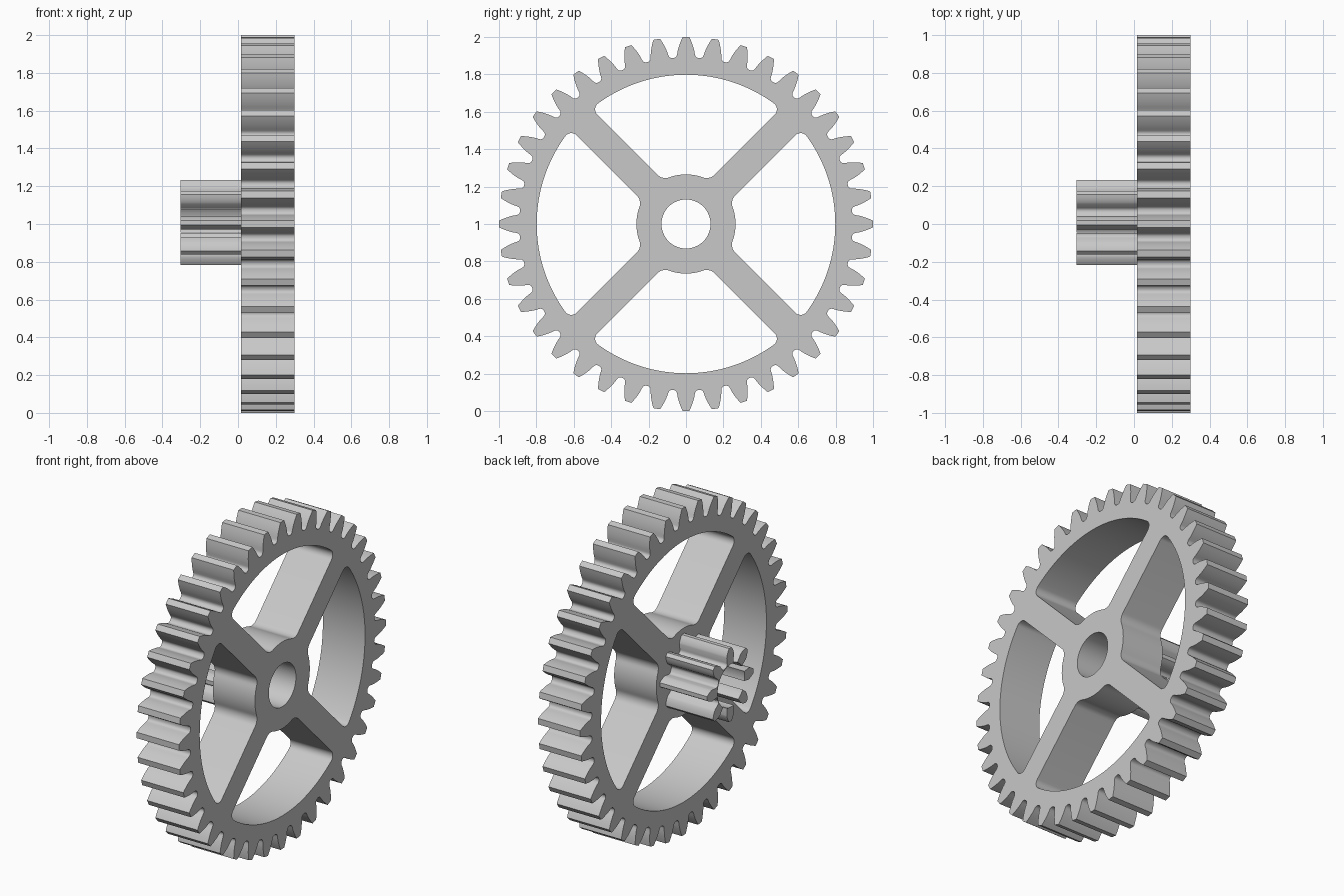
import bpy, bmesh, math
from mathutils import Matrix

if "Cube" in bpy.data.objects:
    bpy.data.objects.remove(bpy.data.objects["Cube"])

mat = bpy.data.materials.new("plain grey")
mat.diffuse_color = (0.58, 0.58, 0.58, 1)
mat.use_nodes = True
mat.node_tree.nodes["Principled BSDF"].inputs["Base Color"].default_value = mat.diffuse_color


def polar(r, a, cx=0.0, cy=0.0):
    return (cx + r * math.cos(a), cy + r * math.sin(a))


def arc(r, a0, a1, n, cx=0.0, cy=0.0):
    return [polar(r, a0 + (a1 - a0) * i / n, cx, cy) for i in range(n + 1)]


def gear_outline(teeth, tip, root, fillet, cx=0.0, cy=0.0):
    """Involute gear outline with rounded roots, one tooth pointing along +u."""
    pitch = tip * teeth / (teeth + 2)
    base = pitch * math.cos(math.radians(20))
    inv = lambda r: math.tan(math.acos(min(1, base / r))) - math.acos(min(1, base / r))
    half = lambda r: math.pi / (2 * teeth) + inv(pitch) - (inv(r) if r > base else 0)
    side = []                                   # (radius, half angle) from root to tip
    for i in range(5):
        t = i / 4 * math.pi / 2
        r = root + fillet * (1 - math.cos(t))
        side.append((r, half(r) + fillet * (1 - math.sin(t)) / r))
    start = max(root + fillet, base)
    for i in range(1, 7):
        r = start + (tip - start) * i / 6
        side.append((r, half(r)))
    pts = []
    for k in range(teeth):
        mid = 2 * math.pi * k / teeth
        pts += [polar(r, mid - a, cx, cy) for r, a in side]
        pts += [polar(r, mid + a, cx, cy) for r, a in reversed(side)]
    return pts


def window_outline(hub, rim, spoke, f_in, f_out):
    """Opening between two diagonal spokes, with rounded corners."""
    q = math.pi / 4
    a_in = q + math.asin((spoke + f_in) / (hub + f_in))
    a_out = q + math.asin((spoke + f_out) / (rim - f_out))
    right = arc(hub, 2 * q, a_in, 8)
    right += arc(f_in, a_in + math.pi, 7 * q, 8, *polar(hub + f_in, a_in))[1:]
    right += arc(f_out, -q, a_out, 8, *polar(rim - f_out, a_out))
    right += arc(rim, a_out, 2 * q, 16)[1:]
    return right + [(-u, v) for u, v in reversed(right[1:-1])]


def plate(name, loops, x0, x1):
    """Fill closed loops (u -> y, v -> z), holes included, and extrude along x."""
    bm = bmesh.new()
    edges = []
    for loop in loops:
        vs = [bm.verts.new((x0, u, v + 1)) for u, v in loop]
        edges += [bm.edges.new((vs[i - 1], vs[i])) for i in range(len(vs))]
    bmesh.ops.triangle_fill(bm, use_beauty=True, edges=edges, normal=(1, 0, 0))
    ext = bmesh.ops.extrude_face_region(bm, geom=bm.faces[:], use_keep_orig=True)
    moved = [g for g in ext["geom"] if isinstance(g, bmesh.types.BMVert)]
    bmesh.ops.translate(bm, verts=moved, vec=(x1 - x0, 0, 0))
    bmesh.ops.recalc_face_normals(bm, faces=bm.faces[:])
    me = bpy.data.meshes.new(name)
    bm.to_mesh(me)
    bm.free()
    me.materials.append(mat)
    ob = bpy.data.objects.new(name, me)
    bpy.context.collection.objects.link(ob)
    return ob


BORE = arc(0.131, 0, 2 * math.pi, 64)[:-1]

# Large spoked gear wheel
loops = [gear_outline(40, 1.0, 0.89, 0.018), BORE]
win = window_outline(0.265, 0.798, 0.078, 0.06, 0.04)
for k in range(4):
    rot = Matrix.Rotation(k * math.pi / 2, 2)
    loops.append([(rot[0][0] * u + rot[0][1] * v, rot[1][0] * u + rot[1][1] * v) for u, v in win])
wheel = plate("spoked_gear_wheel", loops, 0.015, 0.30)

# Small pinion, set slightly off centre, with the shaft bore cut through it
pinion = plate("pinion", [gear_outline(8, 0.225, 0.127, 0.018, 0.007, 0.007)], -0.305, 0.03)
cutter = plate("bore_cutter", [BORE], -0.5, 0.5)
cutter.hide_render = True
mod = pinion.modifiers.new("bore", "BOOLEAN")
mod.operation = "DIFFERENCE"
mod.solver = "EXACT"
mod.object = cutter
bpy.context.view_layer.objects.active = pinion
bpy.ops.object.modifier_apply(modifier="bore")
bpy.data.objects.remove(cutter)

# Smooth the curved walls, keep the edges crisp
for ob in (wheel, pinion):
    bpy.ops.object.select_all(action="DESELECT")
    ob.select_set(True)
    bpy.context.view_layer.objects.active = ob
    bpy.ops.object.shade_smooth_by_angle(angle=math.radians(30))
